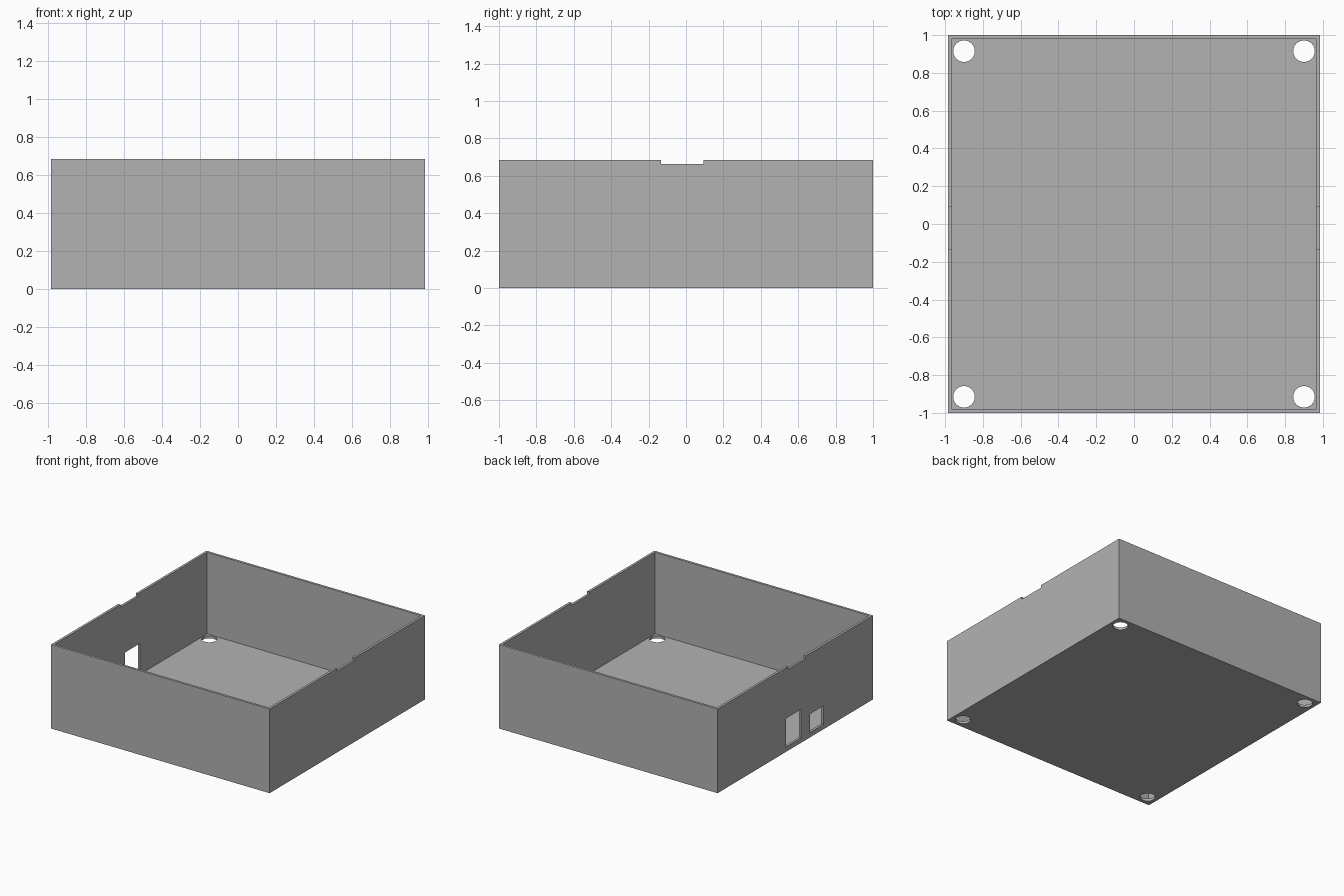
import bpy

cube = bpy.data.objects.get("Cube")
if cube:
    bpy.data.objects.remove(cube, do_unlink=True)

HALF_X, HALF_Y, HEIGHT = 0.985, 1.0, 0.685
WALL, FLOOR = 0.02, 0.02

grey = bpy.data.materials.new("mid grey plastic")
grey.use_nodes = True
colour = (0.448, 0.448, 0.448, 1)
grey.diffuse_color = colour
grey.node_tree.nodes["Principled BSDF"].inputs["Base Color"].default_value = colour


def block(name, x, y, z):
    """Box spanning the given (low, high) ranges."""
    spans = (x, y, z)
    bpy.ops.mesh.primitive_cube_add(size=1)
    ob = bpy.context.object
    ob.name = name
    for v in ob.data.vertices:
        v.co = [low + (c + 0.5) * (high - low) for c, (low, high) in zip(v.co, spans)]
    ob.data.materials.append(grey)
    return ob


def cut(target, cutter):
    """Subtract the cutter from the target and discard it."""
    cutter.hide_render = True
    mod = target.modifiers.new("cut", "BOOLEAN")
    mod.operation, mod.solver, mod.object = "DIFFERENCE", "EXACT", cutter
    bpy.context.view_layer.update()
    graph = bpy.context.evaluated_depsgraph_get()
    mesh = bpy.data.meshes.new_from_object(target.evaluated_get(graph))
    target.modifiers.clear()
    target.data = mesh
    bpy.data.objects.remove(cutter, do_unlink=True)


# Open tray with thin walls and floor
box = block("open_box", (-HALF_X, HALF_X), (-HALF_Y, HALF_Y), (0, HEIGHT))
inner_x, inner_y = HALF_X - WALL, HALF_Y - WALL
cut(box, block("cavity", (-inner_x, inner_x), (-inner_y, inner_y), (FLOOR, 1)))

# Shallow notch in the rim of both side walls
cut(box, block("rim_notch", (-1.2, 1.2), (-0.135, 0.093), (HEIGHT - 0.022, 1.1)))

# Two port openings low in the -x wall
for name, y, top in (("tall_port", (-0.077, 0.116), 0.272),
                     ("small_port", (-0.361, -0.187), 0.19)):
    cut(box, block(name, (-1.2, -0.9), y, (0.04, top)))

# Round screw holes through the floor corners
for sx in (-1, 1):
    for sy in (-1, 1):
        bpy.ops.mesh.primitive_cylinder_add(
            vertices=48, radius=0.057, depth=0.2, location=(sx * 0.9, sy * 0.915, 0))
        hole = bpy.context.object
        hole.name = "screw_hole"
        hole.data.materials.append(grey)
        cut(box, hole)

bpy.context.view_layer.objects.active = box
box.select_set(True)
bpy.ops.object.shade_smooth_by_angle()
